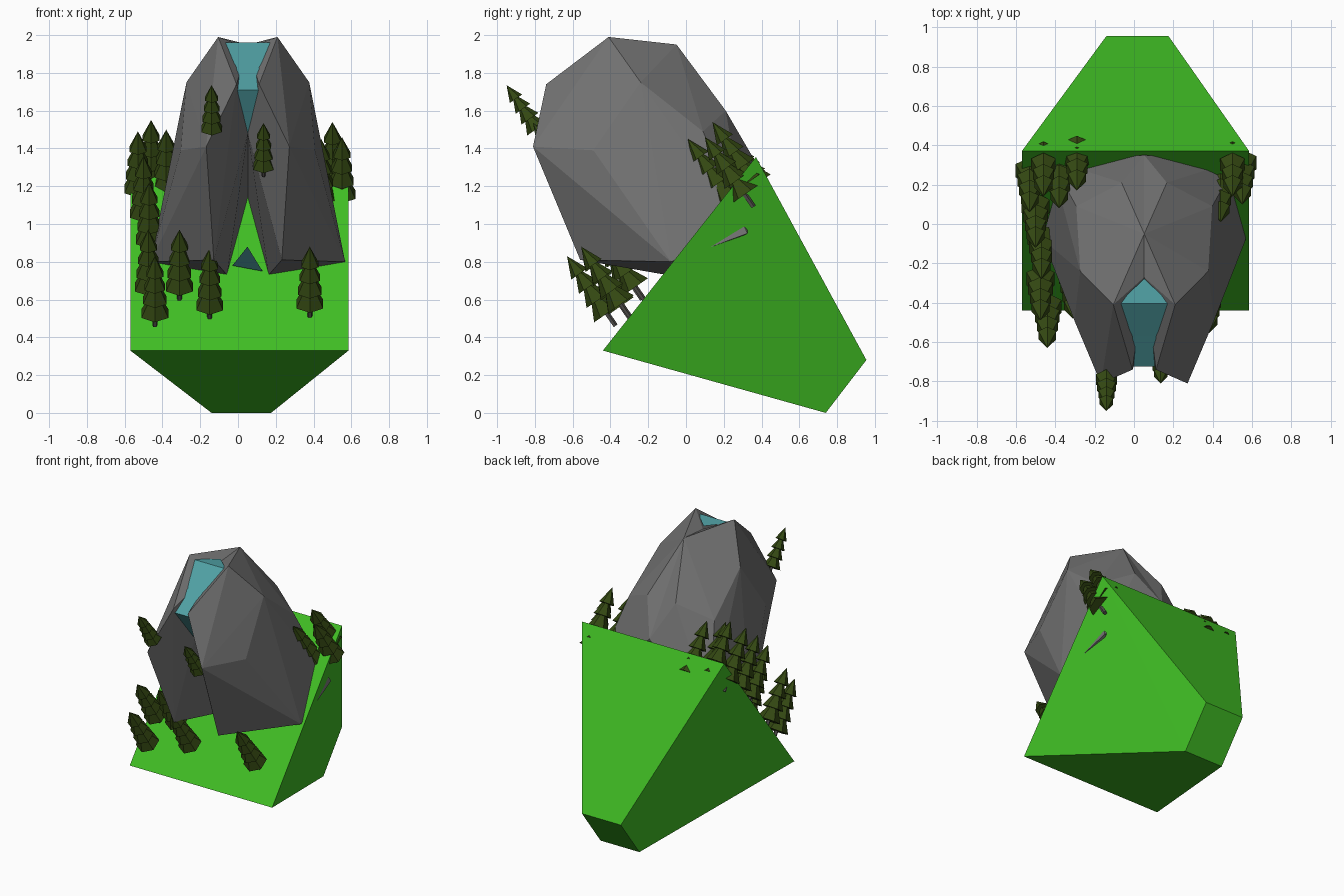
import bpy, bmesh
from mathutils import Matrix, Vector

cube = bpy.data.objects.get("Cube")
if cube:
    bpy.data.objects.remove(cube, do_unlink=True)


def material(name, rgb):
    m = bpy.data.materials.new(name)
    m.use_nodes = True
    m.diffuse_color = (*rgb, 1)
    bsdf = m.node_tree.nodes["Principled BSDF"]
    bsdf.inputs["Base Color"].default_value = (*rgb, 1)
    bsdf.inputs["Roughness"].default_value = 0.9
    return m


GRASS = material("grass green", (0.052, 0.52, 0.018))
ROCK = material("rock grey", (0.17, 0.17, 0.17))
WATER = material("water teal", (0.08, 0.35, 0.37))
LEAF = material("pine green", (0.034, 0.065, 0.006))
TRUNK = material("trunk grey", (0.08, 0.075, 0.07))


def finish(bm, name, *mats):
    mesh = bpy.data.meshes.new(name)
    bm.to_mesh(mesh)
    bm.free()
    for m in mats:
        mesh.materials.append(m)
    ob = bpy.data.objects.new(name, mesh)
    bpy.context.collection.objects.link(ob)
    return ob


def hull(name, points, mat):
    bm = bmesh.new()
    verts = [bm.verts.new(p) for p in points]
    res = bmesh.ops.convex_hull(bm, input=verts)
    loose = {g for g in res["geom_interior"] if isinstance(g, bmesh.types.BMVert)}
    bmesh.ops.delete(bm, geom=list(loose), context="VERTS")
    bmesh.ops.recalc_face_normals(bm, faces=bm.faces)
    return finish(bm, name, mat)


# Tilted ground block: wide top tapering to a small base
block = []
for x_top, x_base in ((-0.57, -0.14), (0.585, 0.175)):
    block += [(x_top, -0.44, 0.33), (x_top, 0.37, 1.355),
              (x_base, 0.74, 0), (x_base, 0.955, 0.28)]
hull("ground_block", block, GRASS)

# Mountain: two mirrored boulders meeting along a cleft
MID = 0.052
half = [
    (0.157, -0.41, 1.99), (0, -0.05, 1.95), (0, -0.27, 1.93),       # summit
    (0.325, -0.24, 1.75), (0.06, -0.74, 1.74), (0, -0.575, 1.48),   # shoulder
    (0.22, -0.81, 1.41), (0.355, -0.49, 1.39),                      # brow
    (0.18, -0.56, 0.81), (0.11, -0.1, 0.73), (0.515, -0.08, 0.8),   # foot
    (0.475, 0.325, 0.95), (0, 0.35, 1.36), (0, 0.3, 1.1),           # buried back
    (0.345, 0.09, 1.49), (0.115, 0.21, 1.6), (0.245, 0.22, 1.3),
]
for side, name in ((1, "left_boulder"), (-1, "right_boulder")):
    hull(name, [(MID + side * x, y, z) for x, y, z in half], ROCK)

# Stream running down the cleft, tipping inward at the lip
bm = bmesh.new()
rows = [(0.002, -0.28, 1.95), (0.135, -0.405, 1.96),
        (0.06, -0.57, 1.83), (0.073, -0.725, 1.71), (0.002, -0.575, 1.48)]
pairs = [[bm.verts.new((MID + s * x, y, z)) for s in (-1, 1)] for x, y, z in rows]
for (a, b), (c, d) in zip(pairs, pairs[1:]):
    bm.faces.new((a, c, d, b))
finish(bm, "waterfall", WATER)

# Pool wedge at the foot of the cleft
bm = bmesh.new()
bm.faces.new([bm.verts.new(p) for p in
              ((0.05, -0.25, 0.88), (-0.03, -0.1, 0.78), (0.13, -0.12, 0.75))])
finish(bm, "pool", WATER)

# Pines: stacked cones on a thin trunk, all leaning the same way
UP = Vector((0, -0.57, 0.82)).normalized()
TURN = UP.to_track_quat("Z", "Y").to_matrix().to_4x4()


def pine(tip, size):
    bm = bmesh.new()
    place = Matrix.Translation(tip) @ TURN @ Matrix.Scale(size, 4)

    def cone(r1, r2, low, high, sides, slot):
        new = bmesh.ops.create_cone(
            bm, cap_ends=True, segments=sides, radius1=r1, radius2=r2,
            depth=high - low,
            matrix=place @ Matrix.Translation((0, 0, (low + high) / 2)))
        for f in {f for v in new["verts"] for f in v.link_faces}:
            f.material_index = slot

    cone(0.014, 0.014, -0.45, -0.3, 5, 1)
    for i in range(4):
        low = -0.115 - 0.085 * i
        cone(0.052 + 0.01 * i, 0.008 * i, low, low + 0.115, 6, 0)
    finish(bm, "pine_tree", LEAF, TRUNK)


meadow = [(0.38, -0.555, 0.88), (-0.15, -0.555, 0.87), (-0.31, -0.48, 0.97),
          (-0.44, -0.63, 0.83), (-0.475, -0.49, 0.97)]
grove = [(0.5, 0.14, 1.54), (0.44, 0.01, 1.45), (0.55, 0.1, 1.46),
         (-0.46, 0.14, 1.55), (-0.53, 0.06, 1.49), (-0.38, 0.08, 1.5),
         (-0.29, 0.17, 1.52), (-0.5, -0.12, 1.36), (-0.47, -0.28, 1.22)]
for tip in meadow + grove:
    pine(tip, 1)
for tip in ((-0.14, -0.95, 1.735), (0.135, -0.81, 1.535)):
    pine(tip, 0.76)
